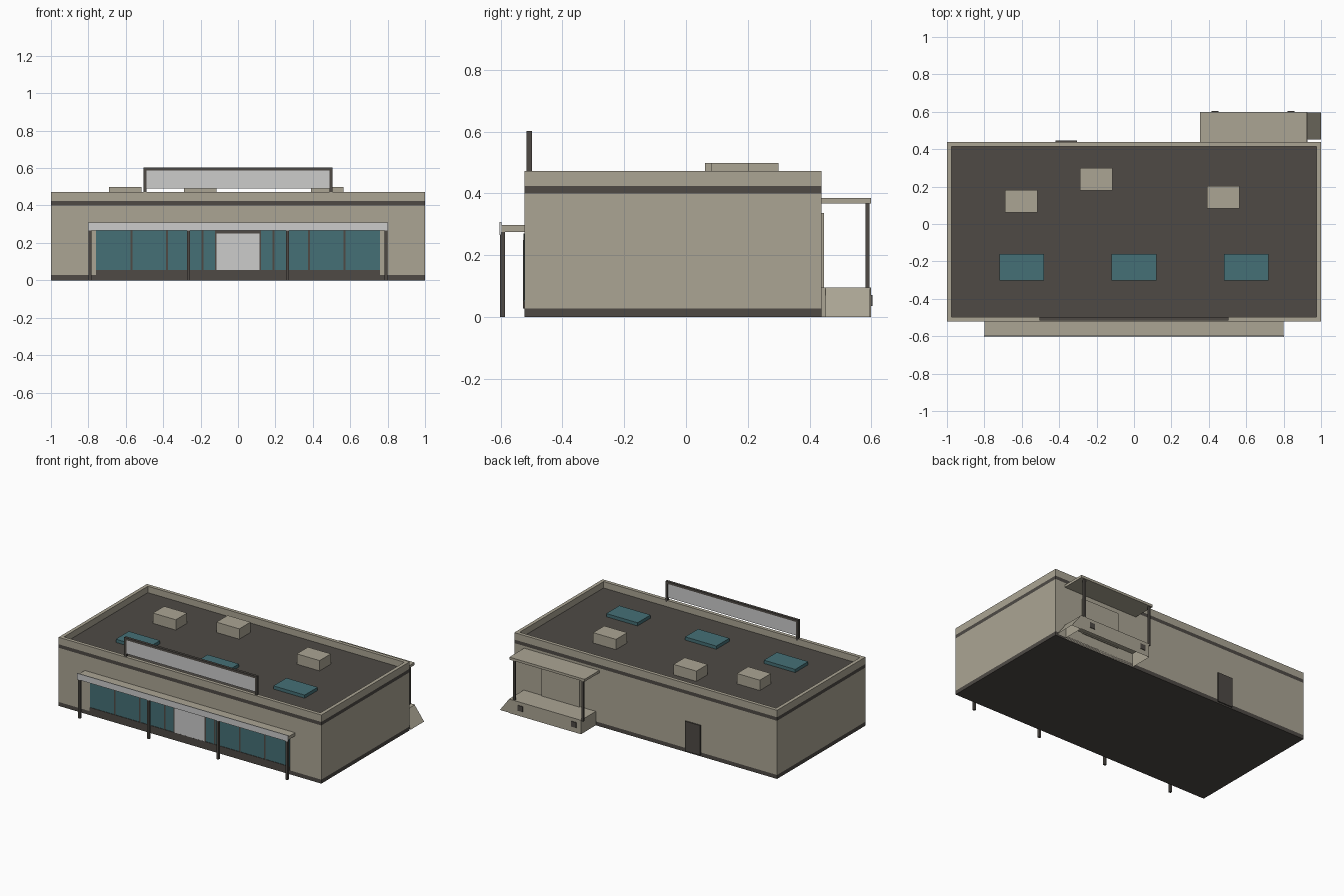
import bpy, bmesh

if "Cube" in bpy.data.objects:
    bpy.data.objects.remove(bpy.data.objects["Cube"])


def material(name, r, g, b):
    """Flat colour given as sRGB 0-255, stored as linear."""
    lin = [((c / 255 + 0.055) / 1.055) ** 2.4 for c in (r, g, b)]
    m = bpy.data.materials.new(name)
    m.diffuse_color = (*lin, 1)
    m.use_nodes = True
    m.node_tree.nodes["Principled BSDF"].inputs["Base Color"].default_value = m.diffuse_color
    return m


BEIGE = material("beige_wall", 171, 165, 148)
DARK = material("dark_trim", 78, 74, 69)
GLASS = material("teal_glass", 69, 112, 118)
LIGHT = material("light_panel", 204, 204, 203)
ROOF = 0.428


def finish(name, bm, *mats, open_bottom=False):
    bmesh.ops.recalc_face_normals(bm, faces=bm.faces)
    if open_bottom:
        bm.normal_update()
        bmesh.ops.delete(bm, geom=[f for f in bm.faces if f.normal.z < -0.9], context="FACES")
    me = bpy.data.meshes.new(name)
    bm.to_mesh(me)
    bm.free()
    for m in mats:
        me.materials.append(m)
    ob = bpy.data.objects.new(name, me)
    bpy.context.collection.objects.link(ob)
    return ob


def box_bm(x, y, z):
    bm = bmesh.new()
    bmesh.ops.create_cube(bm, size=1)
    for v in bm.verts:
        v.co = [r[0] if c < 0 else r[1] for c, r in zip(v.co, (x, y, z))]
    return bm


def box(name, x, y, z, mat, **kw):
    return finish(name, box_bm(x, y, z), mat, **kw)


# Main building: banded walls, parapet and sunken roof
bm = box_bm((-1, 1), (-0.522, 0.438), (0, 0.472))
for h in (0.027, 0.40, 0.424):
    bmesh.ops.bisect_plane(bm, geom=bm.verts[:] + bm.edges[:] + bm.faces[:],
                           plane_co=(0, 0, h), plane_no=(0, 0, 1))
bm.normal_update()
top = [f for f in bm.faces if f.calc_center_median().z > 0.47]
bmesh.ops.inset_region(bm, faces=top, thickness=0.024, use_even_offset=True)
roof = bmesh.ops.extrude_discrete_faces(bm, faces=top)["faces"]
for v in roof[0].verts:
    v.co.z = ROOF
bm.normal_update()
for f in bm.faces:
    z = f.calc_center_median().z
    if abs(f.normal.z) > 0.5:
        f.material_index = int(z < 0.45)
    else:
        f.material_index = int(z < 0.027 or 0.40 < z < 0.424)
finish("building_shell", bm, BEIGE, DARK)

# Rooftop units and skylights
for i, (x, y) in enumerate([(-0.603, 0.122), (-0.202, 0.239), (0.477, 0.143)]):
    box(f"roof_unit_{i}", (x - 0.087, x + 0.087), (y - 0.061, y + 0.061), (ROOF, 0.499), BEIGE)
for i, x in enumerate((-0.6, 0, 0.6)):
    box(f"skylight_{i}", (x - 0.119, x + 0.119), (-0.302, -0.16), (ROOF, 0.45), GLASS)

# Shop front: glass, sill, mullions and entrance
box("shop_window", (-0.76, 0.76), (-0.5235, -0.515), (0.05, 0.27), GLASS)
box("window_sill", (-0.76, 0.76), (-0.527, -0.515), (0.027, 0.055), DARK)
for i, x in enumerate((-0.57, -0.38, -0.19, 0.19, 0.38, 0.57)):
    box(f"mullion_{i}", (x - 0.006, x + 0.006), (-0.525, -0.515), (0.05, 0.27), DARK)
box("entrance_frame", (-0.124, 0.124), (-0.525, -0.515), (0.05, 0.265), DARK)
box("entrance_door", (-0.114, 0.114), (-0.5265, -0.515), (0.055, 0.25), LIGHT)

# Front canopy with fascia and posts
box("front_canopy", (-0.8, 0.8), (-0.598, -0.515), (0.275, 0.297), BEIGE)
box("front_fascia", (-0.803, 0.803), (-0.603, -0.597), (0.266, 0.308), LIGHT)
for i, x in enumerate((-0.79, -0.264, 0.264, 0.79)):
    box(f"canopy_post_{i}", (x - 0.008, x + 0.008), (-0.601, -0.586), (0, 0.276), DARK)

# Rooftop sign board: blank panel in a dark frame
box("sign_panel", (-0.495, 0.495), (-0.514, -0.5), (0.492, 0.588), LIGHT)
box("sign_top_bar", (-0.505, 0.505), (-0.516, -0.498), (0.586, 0.602), DARK)
for n, s in (("left", -1), ("right", 1)):
    box(f"sign_post_{n}", sorted((s * 0.489, s * 0.505)), (-0.516, -0.498), (0.46, 0.59), DARK)

# Back door
box("back_door", (-0.42, -0.305), (0.435, 0.446), (0.01, 0.215), DARK)

# Loading dock and ramp (open underneath), bumpers, door and canopy
box("dock_platform", (0.38, 0.928), (0.438, 0.599), (0, 0.096), BEIGE, open_bottom=True)
bm = bmesh.new()
side = bm.faces.new([bm.verts.new(p) for p in
                     ((0.928, 0.452, 0), (1, 0.452, 0), (0.928, 0.452, 0.096))])
ext = bmesh.ops.extrude_face_region(bm, geom=[side], use_keep_orig=True)["geom"]
bmesh.ops.translate(bm, vec=(0, 0.143, 0),
                    verts=[g for g in ext if isinstance(g, bmesh.types.BMVert)])
finish("dock_ramp", bm, BEIGE, open_bottom=True)
for i, x in enumerate((0.433, 0.84)):
    box(f"dock_bumper_{i}", (x - 0.019, x + 0.019), (0.595, 0.603), (0.035, 0.072), DARK)
box("dock_door", (0.5, 0.787), (0.435, 0.446), (0.09, 0.336), BEIGE)
box("dock_canopy", (0.353, 0.925), (0.435, 0.599), (0.368, 0.385), BEIGE)
for i, x in enumerate((0.372, 0.893)):
    box(f"dock_post_{i}", (x - 0.007, x + 0.007), (0.58, 0.594), (0.09, 0.37), DARK)
